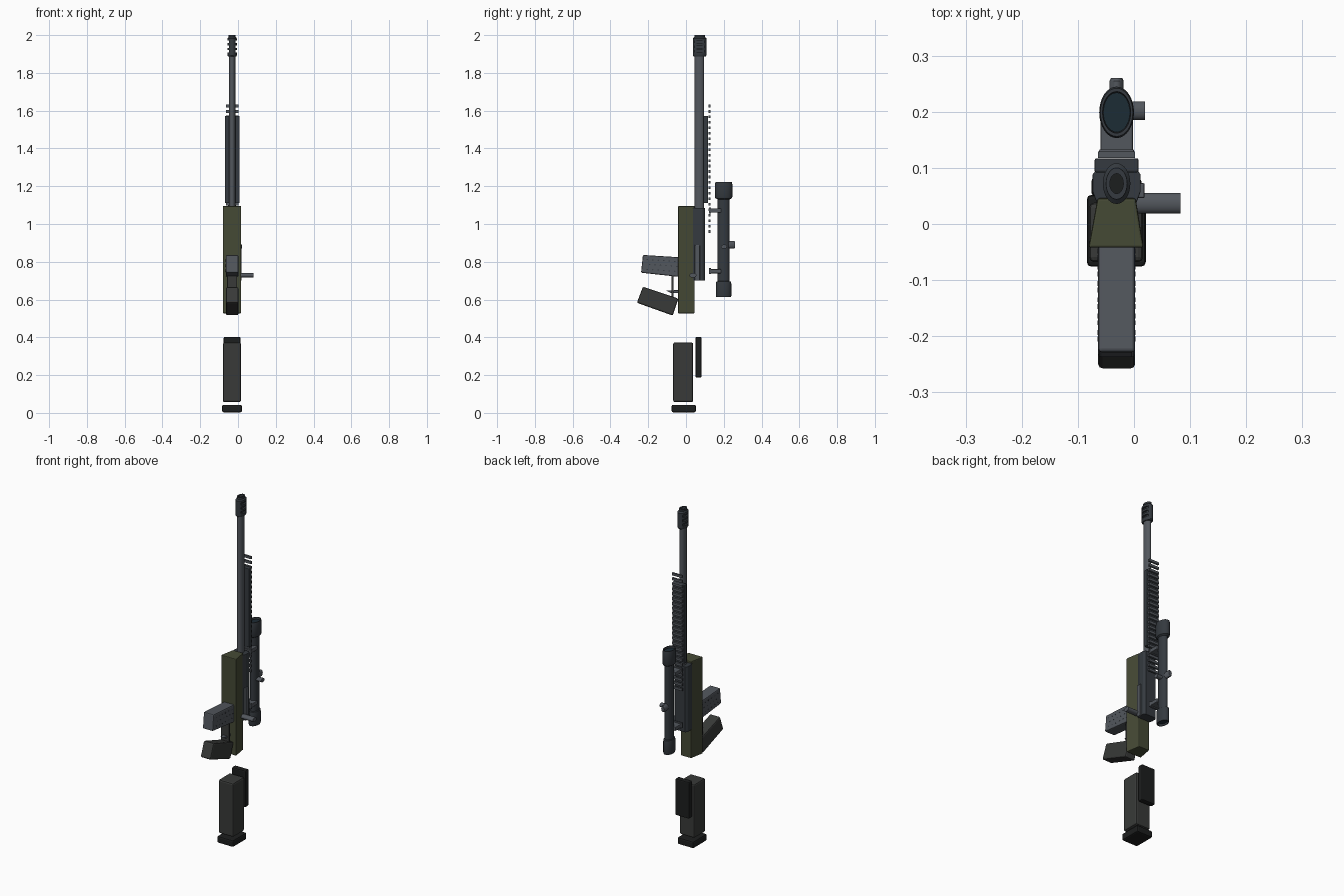
import bpy, bmesh, math
from mathutils import Vector

if "Cube" in bpy.data.objects:
    bpy.data.objects.remove(bpy.data.objects["Cube"])

CX = -0.031      # centre line of the rifle
STRETCH = 1.48   # round parts are deeper in y than wide in x


def mat(name, c):
    m = bpy.data.materials.new(name)
    m.diffuse_color = (*c, 1)
    m.use_nodes = True
    m.node_tree.nodes["Principled BSDF"].inputs["Base Color"].default_value = m.diffuse_color
    return m


STEEL = mat("steel", (0.085, 0.095, 0.11))
DARK = mat("dark_steel", (0.035, 0.042, 0.05))
BLACK = mat("black", (0.012, 0.013, 0.013))
RUBBER = mat("polymer", (0.04, 0.042, 0.04))
GREEN = mat("olive", (0.06, 0.068, 0.036))
GLASS = mat("glass", (0.012, 0.025, 0.035))


def finish(name, bm, material, bevel=0.0, smooth=False):
    bmesh.ops.recalc_face_normals(bm, faces=bm.faces)
    me = bpy.data.meshes.new(name)
    bm.to_mesh(me)
    bm.free()
    ob = bpy.data.objects.new(name, me)
    bpy.context.collection.objects.link(ob)
    me.materials.append(material)
    if bevel:
        b = ob.modifiers.new("bevel", 'BEVEL')
        b.width, b.segments = bevel, 2
        b.limit_method = 'ANGLE'
    if smooth:
        bpy.ops.object.select_all(action='DESELECT')
        ob.select_set(True)
        bpy.context.view_layer.objects.active = ob
        bpy.ops.object.shade_smooth_by_angle()
    return ob


def prism(name, pts, vec, material, bevel=0.0):
    """Extrude a closed 3D outline along vec."""
    bm = bmesh.new()
    f = bm.faces.new([bm.verts.new(p) for p in pts])
    r = bmesh.ops.extrude_face_region(bm, geom=[f])
    bmesh.ops.translate(bm, vec=vec, verts=[v for v in r['geom'] if isinstance(v, bmesh.types.BMVert)])
    return finish(name, bm, material, bevel)


def box(name, x, y, z, material, bevel=0.0):
    pts = [(x[0], y[0], z[0]), (x[1], y[0], z[0]), (x[1], y[1], z[0]), (x[0], y[1], z[0])]
    return prism(name, pts, (0, 0, z[1] - z[0]), material, bevel)


def side(name, yz, half, material, bevel=0.0):
    """Side profile in y-z, symmetric about the centre line."""
    return prism(name, [(CX - half, y, z) for y, z in yz], (2 * half, 0, 0), material, bevel)


def lathe(name, prof, loc, material, axis='Z', n=32, s=(1, STRETCH)):
    """Stretched turned part; prof lists (radius, height), zero radius closes it."""
    bm = bmesh.new()
    rings = []
    for r, h in prof:
        ring = []
        for i in range(n if r else 1):
            a = 2 * math.pi * i / n
            u, v = r * math.cos(a) * s[0], r * math.sin(a) * s[1]
            p = {'Z': (u, v, h), 'X': (h, v, u), 'Y': (u, h, v)}[axis]
            ring.append(bm.verts.new(Vector(p) + Vector(loc)))
        rings.append(ring)
    for a, b in zip(rings, rings[1:]):
        for i in range(n):
            j = (i + 1) % n
            q = [a[i % len(a)], a[j % len(a)], b[j % len(b)], b[i % len(b)]]
            bm.faces.new(list(dict.fromkeys(q)))
    return finish(name, bm, material, smooth=True)


# Stock: pad, body and cheek rest
box("butt_pad", (-0.084, 0.021), (-0.076, 0.052), (0.003, 0.043), BLACK, 0.008)
box("butt_stock", (-0.08, 0.016), (-0.068, 0.038), (0.057, 0.373), RUBBER, 0.009)
box("cheek_rest", (-0.076, 0.013), (0.05, 0.082), (0.187, 0.402), BLACK, 0.006)

# Olive chassis, wider at the bottom
prism("chassis", [(-0.081, -0.042, 0.527), (0.017, -0.042, 0.527), (0.003, 0.046, 0.527),
                  (-0.065, 0.046, 0.527)], (0, 0, 0.568), GREEN, 0.004)

# Receiver, bolt and bolt handle
half = [(0.034, 0.034), (0.043, 0.058), (0.043, 0.088), (0.034, 0.1)]
prism("receiver", [(CX + x, y, 0.70) for x, y in half] + [(CX - x, y, 0.70) for x, y in reversed(half)],
      (0, 0, 0.385), DARK, 0.002)
box("bolt", (0.005, 0.019), (0.046, 0.073), (0.70, 0.89), STEEL, 0.003)
lathe("bolt_handle", [(0, -0.005), (0.0125, -0.005), (0.0125, 0.083), (0, 0.083)],
      (0, 0.037, 0.728), STEEL, 'X')

# Barrel
lathe("barrel", [(0, 1.05), (0.017, 1.05), (0.017, 1.9), (0, 1.9)], (CX, 0.071, 0), STEEL)

# Muzzle brake with side slots
brake = lathe("muzzle_brake", [(0, 1.888), (0.022, 1.888), (0.0245, 1.893), (0.0245, 1.983), (0.019, 1.99),
                               (0.019, 2.0), (0.012, 2.0), (0.012, 1.975), (0, 1.975)], (CX, 0.072, 0), DARK)
for k in range(3):
    for sgn in (-1, 1):
        x = sorted((CX + sgn * 0.014, CX + sgn * 0.04))
        z = 1.908 + 0.025 * k
        cut = box("slot_cutter", x, (0.046, 0.099), (z, z + 0.013), BLACK)
        cut.hide_render = True
        mod = brake.modifiers.new("slot", 'BOOLEAN')
        mod.object, mod.operation, mod.solver = cut, 'DIFFERENCE', 'EXACT'
        bpy.context.view_layer.objects.active = brake
        bpy.ops.object.modifier_apply(modifier=mod.name)
        bpy.data.objects.remove(cut)
lathe("bore", [(0, 1.97), (0.0125, 1.97), (0.0125, 1.978), (0, 1.978)], (CX, 0.072, 0), BLACK)

# Handguard plate with cross teeth of the accessory rail
box("handguard", (-0.07, 0.008), (0.092, 0.117), (1.11, 1.572), DARK, 0.003)
for i in range(24):
    z = 0.953 + i * 0.0289
    box("rail_tooth", (-0.064, 0.002), (0.118, 0.129), (z, z + 0.014), STEEL)

# Scope: one turned tube with hollow ends
lathe("scope_tube", [(0, 0.625), (0.019, 0.625), (0.022, 0.613), (0.026, 0.613), (0.0275, 0.62),
                     (0.0275, 0.685), (0.026, 0.695), (0.021, 0.697), (0.021, 1.13), (0.029, 1.136),
                     (0.031, 1.142), (0.031, 1.212), (0.029, 1.222), (0.025, 1.222), (0.024, 1.208),
                     (0, 1.208)], (CX, 0.199, 0), DARK)
for name, r, z in (("front_lens", 0.0238, 1.207), ("rear_lens", 0.0188, 0.622)):
    lathe(name, [(0, z), (r, z), (r, z + 0.004), (0, z + 0.004)], (CX, 0.199, 0), GLASS)
# Turrets
lathe("top_turret", [(0, 0.2), (0.0125, 0.2), (0.0125, 0.255), (0.010, 0.26), (0, 0.26)],
      (CX, 0, 0.89), STEEL, 'Y', 24, (1, 1.6))
lathe("side_turret", [(0, CX), (0.011, CX), (0.011, 0.02), (0, 0.02)], (0, 0.202, 0.88), STEEL, 'X', 24)
# Scope mounts
for z in (0.75, 1.072):
    box("mount_post", (-0.06, -0.002), (0.13, 0.185), (z - 0.011, z + 0.011), STEEL, 0.003)
    box("mount_foot", (-0.062, 0.0), (0.121, 0.133), (z - 0.016, z + 0.016), STEEL, 0.002)

# Magazine with rows of studs on both sides
side("magazine", [(-0.228, 0.836), (-0.035, 0.824), (-0.035, 0.72), (-0.238, 0.742)], 0.033, STEEL, 0.006)
for row in range(3):
    for col in range(6):
        y = -0.205 + col * 0.029 + (row % 2) * 0.012
        z = 0.76 + row * 0.026 - col * 0.002
        lathe("magazine_stud", [(0, CX - 0.034), (0.003, CX - 0.034), (0.003, CX + 0.034), (0, CX + 0.034)],
              (0, y, z), DARK, 'X', 8)

# Pistol grip, trigger guard and trigger
side("grip", [(-0.228, 0.668), (-0.04, 0.605), (-0.07, 0.515), (-0.26, 0.583)], 0.033, RUBBER, 0.008)
side("trigger_guard", [(-0.077, 0.59), (-0.065, 0.59), (-0.065, 0.735), (-0.077, 0.735)], 0.026, RUBBER, 0.002)
side("trigger", [(-0.105, 0.648), (-0.038, 0.65), (-0.038, 0.635), (-0.08, 0.635)], 0.012, STEEL, 0.002)
